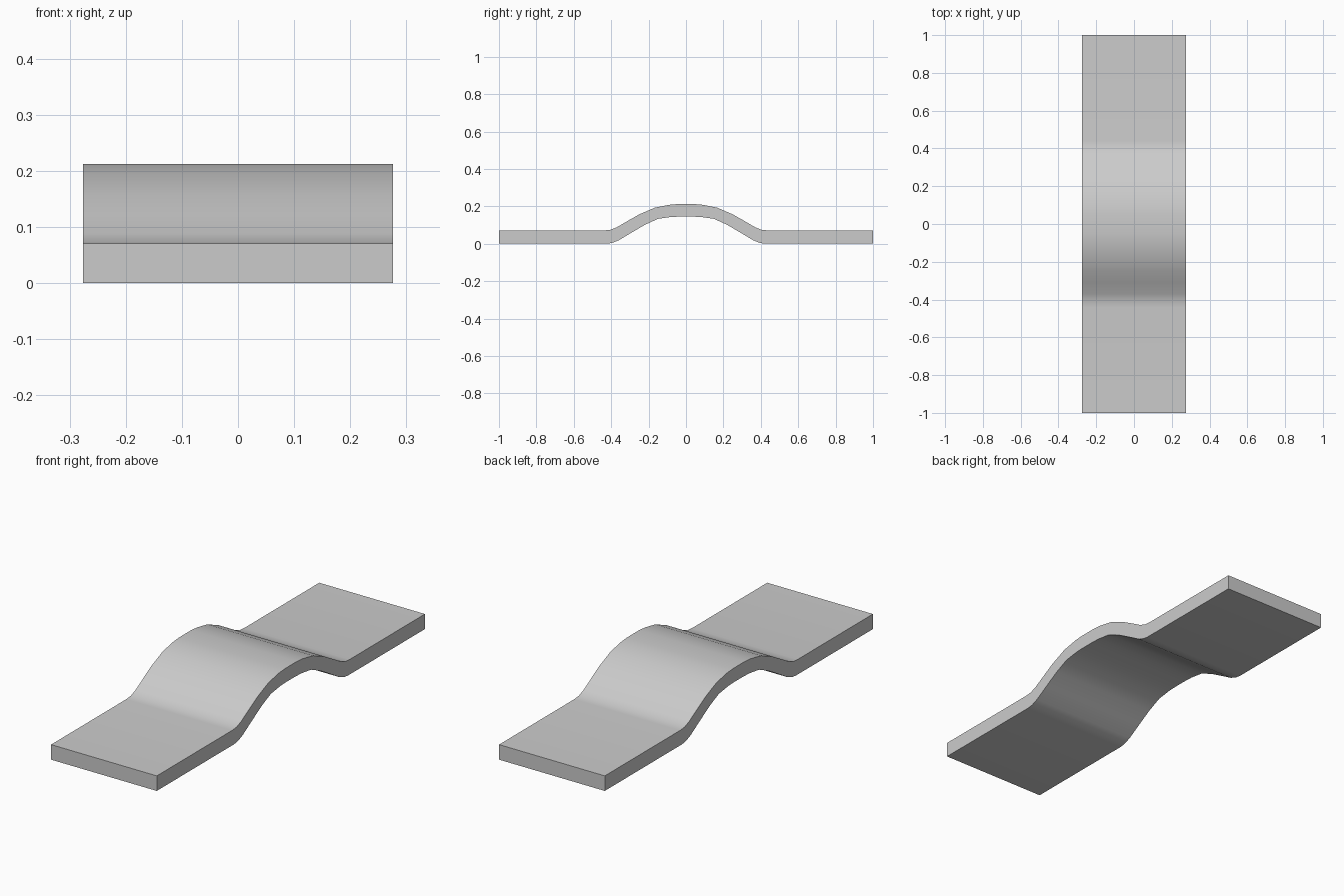
import bpy, bmesh

if "Cube" in bpy.data.objects:
    bpy.data.objects.remove(bpy.data.objects["Cube"])

HALF_W = 0.276

# Half profiles (y, z) from the front end to the crown of the hump
top = [(-1, .071), (-.44, .071), (-.405, .074), (-.37, .088), (-.31, .123),
       (-.25, .157), (-.166, .193), (-.09, .208), (-.045, .212)]
bottom = [(-1, 0), (-.425, 0), (-.395, .004), (-.36, .018), (-.29, .06),
          (-.22, .101), (-.15, .133), (-.08, .143), (-.035, .145)]


def mirrored(half):
    return half + [(-y, z) for y, z in reversed(half)]


# Curved strap: sweep the closed side profile across the width
loop = mirrored(top) + mirrored(bottom)[::-1]
bm = bmesh.new()
face = bm.faces.new([bm.verts.new((-HALF_W, y, z)) for y, z in loop])
ret = bmesh.ops.extrude_face_region(bm, geom=[face])
verts = [v for v in ret["geom"] if isinstance(v, bmesh.types.BMVert)]
bmesh.ops.translate(bm, verts=verts, vec=(2 * HALF_W, 0, 0))
bmesh.ops.recalc_face_normals(bm, faces=bm.faces)
mesh = bpy.data.meshes.new("arched_strap")
bm.to_mesh(mesh)
bm.free()
strap = bpy.data.objects.new("arched_strap", mesh)
bpy.context.collection.objects.link(strap)

# Smooth bends, crisp outer edges
bpy.context.view_layer.objects.active = strap
strap.select_set(True)
bpy.ops.object.shade_smooth_by_angle(angle=0.6)
